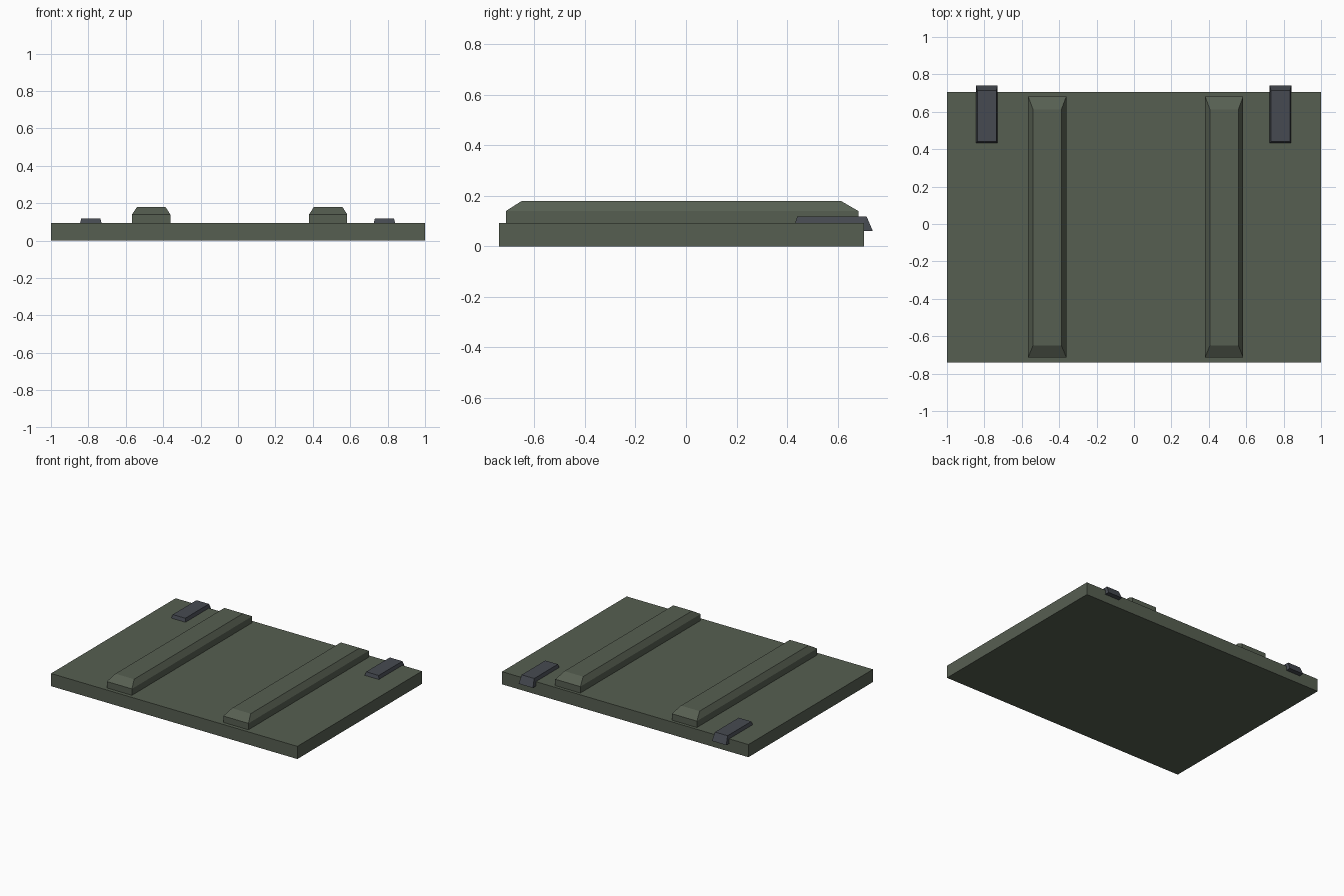
import bpy, bmesh

if "Cube" in bpy.data.objects:
    bpy.data.objects.remove(bpy.data.objects["Cube"])


def material(name, color):
    m = bpy.data.materials.new(name)
    m.diffuse_color = (*color, 1)
    m.use_nodes = True
    m.node_tree.nodes["Principled BSDF"].inputs["Base Color"].default_value = m.diffuse_color
    return m


green = material("olive_green", (0.094, 0.114, 0.083))
grey = material("dark_blue_grey", (0.061, 0.068, 0.082))


def finish(bm, name, mat):
    bmesh.ops.recalc_face_normals(bm, faces=bm.faces)
    me = bpy.data.meshes.new(name)
    bm.to_mesh(me)
    bm.free()
    me.materials.append(mat)
    ob = bpy.data.objects.new(name, me)
    bpy.context.collection.objects.link(ob)
    return ob


def stack(name, mat, rings):
    """Closed solid from rectangular rings (x0, x1, y0, y1, z)."""
    bm = bmesh.new()
    loops = [[bm.verts.new(p) for p in
              ((a, c, z), (b, c, z), (b, d, z), (a, d, z))]
             for a, b, c, d, z in rings]
    bm.faces.new(loops[0])
    bm.faces.new(loops[-1])
    for lo, hi in zip(loops, loops[1:]):
        for i in range(4):
            j = (i + 1) % 4
            bm.faces.new((lo[i], lo[j], hi[j], hi[i]))
    return finish(bm, name, mat)


# Flat panel
stack("panel", green, [(-1, 1, -0.74, 0.705, 0), (-1, 1, -0.74, 0.705, 0.093)])

# Raised ribs with sloped tops
for name, x in (("left_rib", -0.464), ("right_rib", 0.482)):
    stack(name, green, [
        (x - 0.102, x + 0.102, -0.713, 0.682, 0.088),
        (x - 0.102, x + 0.102, -0.713, 0.682, 0.14),
        (x - 0.076, x + 0.076, -0.65, 0.613, 0.18)])

# Hinge clips hooked over the rear edge: (y, z, half width)
PROFILE = ((0.432, 0.091, 0.058), (0.44, 0.118, 0.051), (0.715, 0.118, 0.051),
           (0.74, 0.06, 0.058), (0.704, 0.06, 0.058), (0.704, 0.091, 0.058))
for name, x in (("left_clip", -0.787), ("right_clip", 0.783)):
    bm = bmesh.new()
    a = [bm.verts.new((x - w, y, z)) for y, z, w in PROFILE]
    b = [bm.verts.new((x + w, y, z)) for y, z, w in PROFILE]
    for i in range(6):
        j = (i + 1) % 6
        bm.faces.new((a[i], a[j], b[j], b[i]))
    for s in (a, b):
        bm.faces.new((s[0], s[1], s[2], s[5]))
        bm.faces.new((s[2], s[3], s[4], s[5]))
    finish(bm, name, grey)
